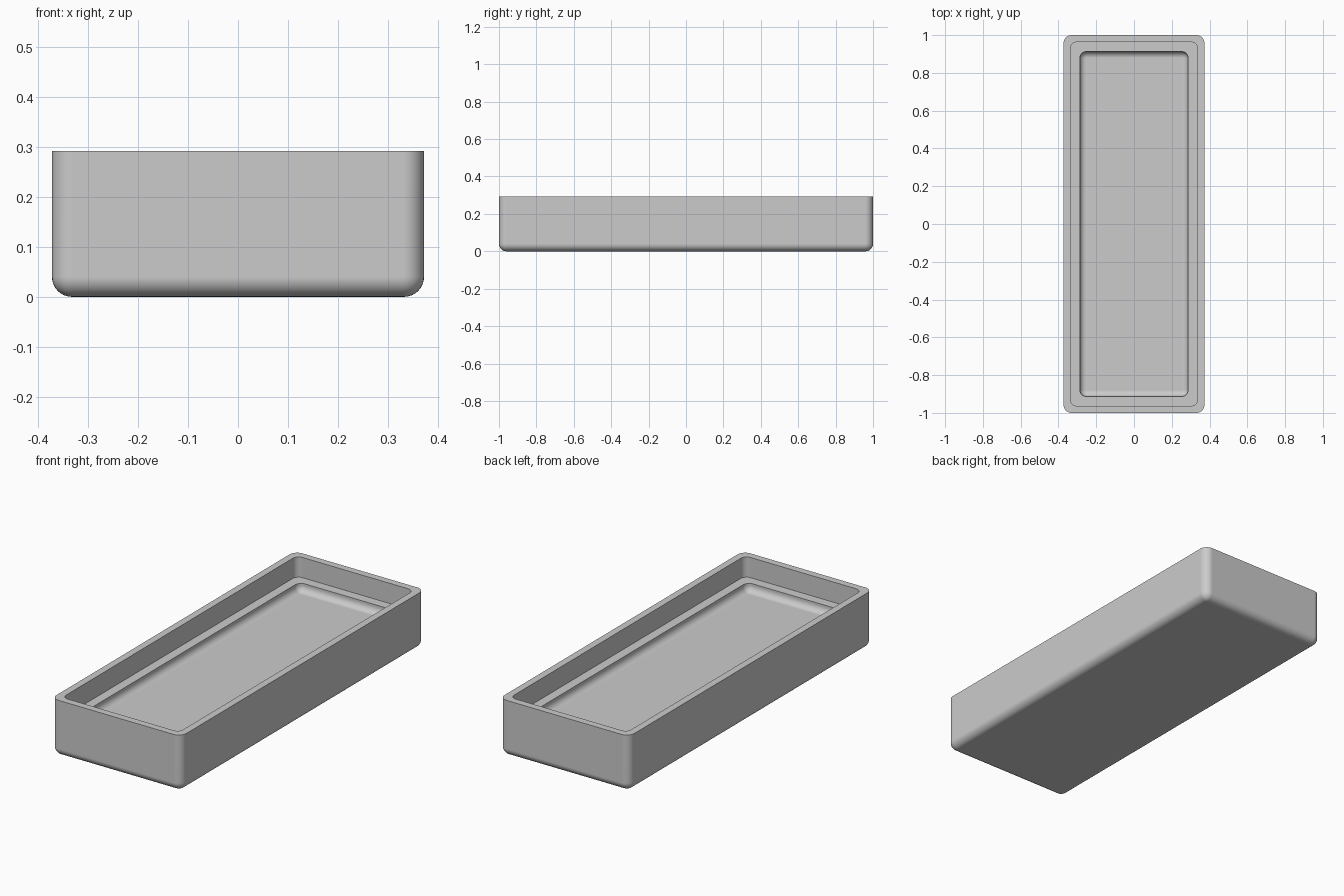
import bpy
import bmesh
from math import cos, sin, pi

SEG = 8  # segments per rounded corner or fillet

cube = bpy.data.objects.get("Cube")
if cube:
    bpy.data.objects.remove(cube, do_unlink=True)


def make_material(name, color):
    mat = bpy.data.materials.new(name)
    mat.use_nodes = True
    mat.diffuse_color = color
    mat.node_tree.nodes["Principled BSDF"].inputs["Base Color"].default_value = color
    return mat


def rounded_ring(bm, half_x, half_y, radius, z):
    """Loop of vertices around a rounded rectangle."""
    ring = []
    for corner, (sx, sy) in enumerate([(1, 1), (-1, 1), (-1, -1), (1, -1)]):
        for i in range(SEG + 1):
            a = (corner + i / SEG) * pi / 2
            ring.append(bm.verts.new((sx * (half_x - radius) + radius * cos(a),
                                      sy * (half_y - radius) + radius * sin(a), z)))
    return ring


def fillet(half_x, half_y, corner, radius, z):
    """Ring sizes that round a wall into the flat bottom at z, wall first."""
    rings = []
    for i in range(SEG + 1):
        a = i / SEG * pi / 2
        inset = radius * (1 - cos(a))
        rings.append((half_x - inset, half_y - inset, corner - inset,
                      z + radius * (1 - sin(a))))
    return rings


# Sizes of the tray
HEIGHT, LEDGE_Z, FLOOR_Z = 0.292, 0.187, 0.145

# Cross-section from the underside, up the wall, over the rim and ledge, to the floor
outer = fillet(0.373, 1.0, 0.042, 0.04, 0.0)[::-1]
rim = [(0.373, 1.0, 0.042, HEIGHT), (0.336, 0.963, 0.032, HEIGHT)]
ledge = [(0.336, 0.963, 0.032, LEDGE_Z), (0.287, 0.913, 0.035, LEDGE_Z)]
recess = fillet(0.287, 0.913, 0.035, 0.033, FLOOR_Z)

bm = bmesh.new()
rings = [rounded_ring(bm, *size) for size in outer + rim + ledge + recess]
for low, high in zip(rings, rings[1:]):
    n = len(low)
    for i in range(n):
        j = (i + 1) % n
        bm.faces.new((low[i], low[j], high[j], high[i]))
bm.faces.new(rings[0][::-1])
bm.faces.new(rings[-1])

mesh = bpy.data.meshes.new("tray")
bm.to_mesh(mesh)
bm.free()
tray = bpy.data.objects.new("tray", mesh)
bpy.context.collection.objects.link(tray)
mesh.materials.append(make_material("light grey", (0.6, 0.6, 0.6, 1)))

# Smooth fillets, crisp rims, flat walls
bpy.ops.object.select_all(action="DESELECT")
tray.select_set(True)
bpy.context.view_layer.objects.active = tray
bpy.ops.object.shade_smooth_by_angle(angle=pi / 6)
weighted = tray.modifiers.new("flat walls", "WEIGHTED_NORMAL")
weighted.keep_sharp = True
